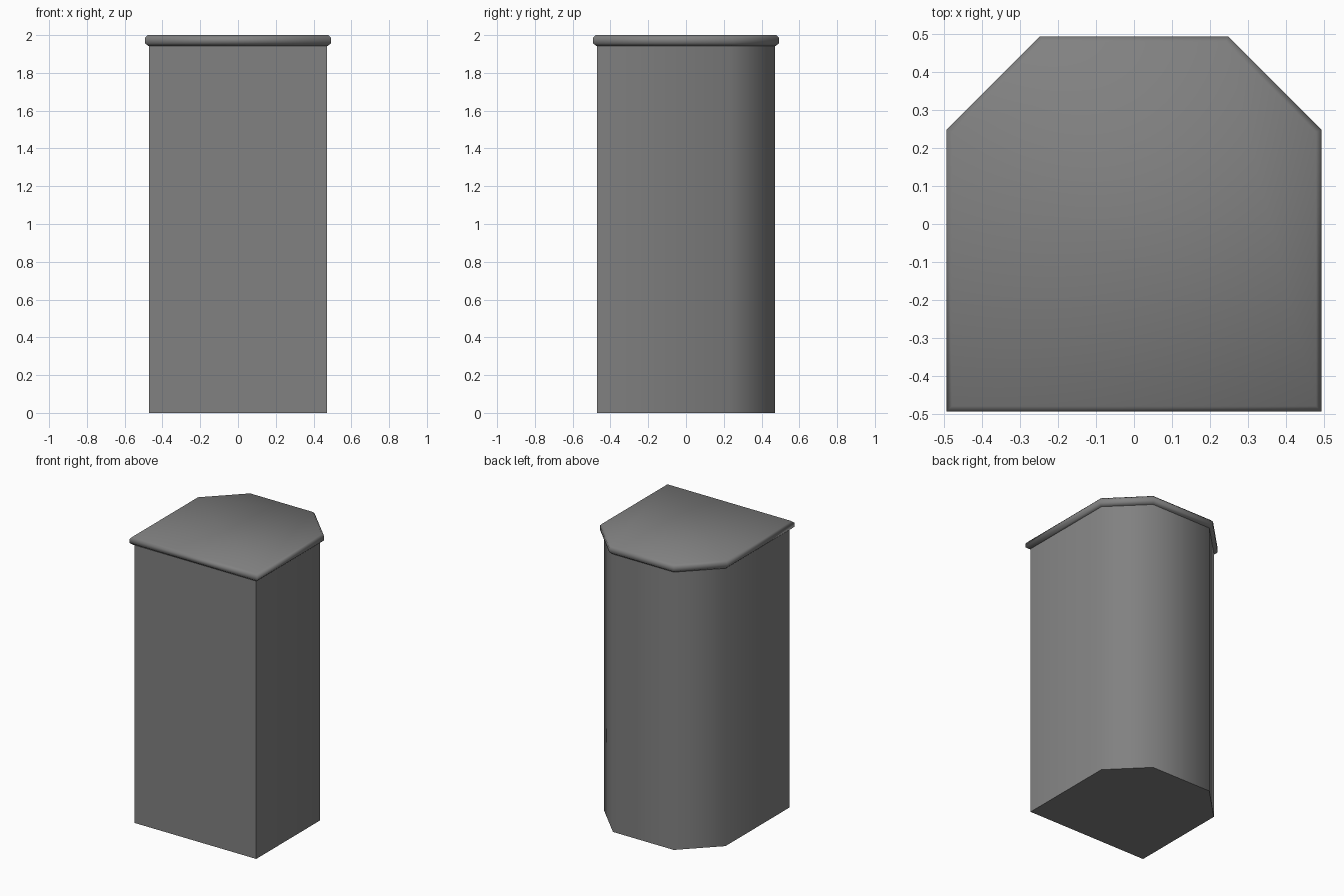
import bpy, bmesh, math

if "Cube" in bpy.data.objects:
    bpy.data.objects.remove(bpy.data.objects["Cube"])

grey = bpy.data.materials.new("plain grey")
grey.diffuse_color = (0.22, 0.22, 0.22, 1)
grey.use_nodes = True
grey.node_tree.nodes["Principled BSDF"].inputs["Base Color"].default_value = grey.diffuse_color


def prism(name, rings):
    """Stack square rings with two cut back corners: (half width, cut position, z)."""
    bm = bmesh.new()
    loops = []
    for h, c, z in rings:
        pts = [(-h, -h), (h, -h), (h, c), (c, h), (-c, h), (-h, c)]
        loops.append([bm.verts.new((x, y, z)) for x, y in pts])
    bm.faces.new(loops[0][::-1])
    bm.faces.new(loops[-1])
    for a, b in zip(loops, loops[1:]):
        for i in range(6):
            j = (i + 1) % 6
            bm.faces.new((a[i], a[j], b[j], b[i]))
    bmesh.ops.recalc_face_normals(bm, faces=bm.faces)
    me = bpy.data.meshes.new(name)
    bm.to_mesh(me)
    bm.free()
    me.materials.append(grey)
    ob = bpy.data.objects.new(name, me)
    bpy.context.collection.objects.link(ob)
    bpy.ops.object.select_all(action='DESELECT')
    ob.select_set(True)
    bpy.context.view_layer.objects.active = ob
    # back corners shade smoothly, square front corners stay sharp
    bpy.ops.object.shade_smooth_by_angle(angle=math.radians(60))
    return ob


# Tall cabinet body
prism("cabinet_body", [(0.47, 0.235, 0), (0.47, 0.235, 1.95)])

# Overhanging lid with small bevels above and below
prism("lid", [(0.476, 0.24, 1.943), (0.492, 0.247, 1.957),
              (0.492, 0.247, 1.986), (0.478, 0.241, 2.0)])
